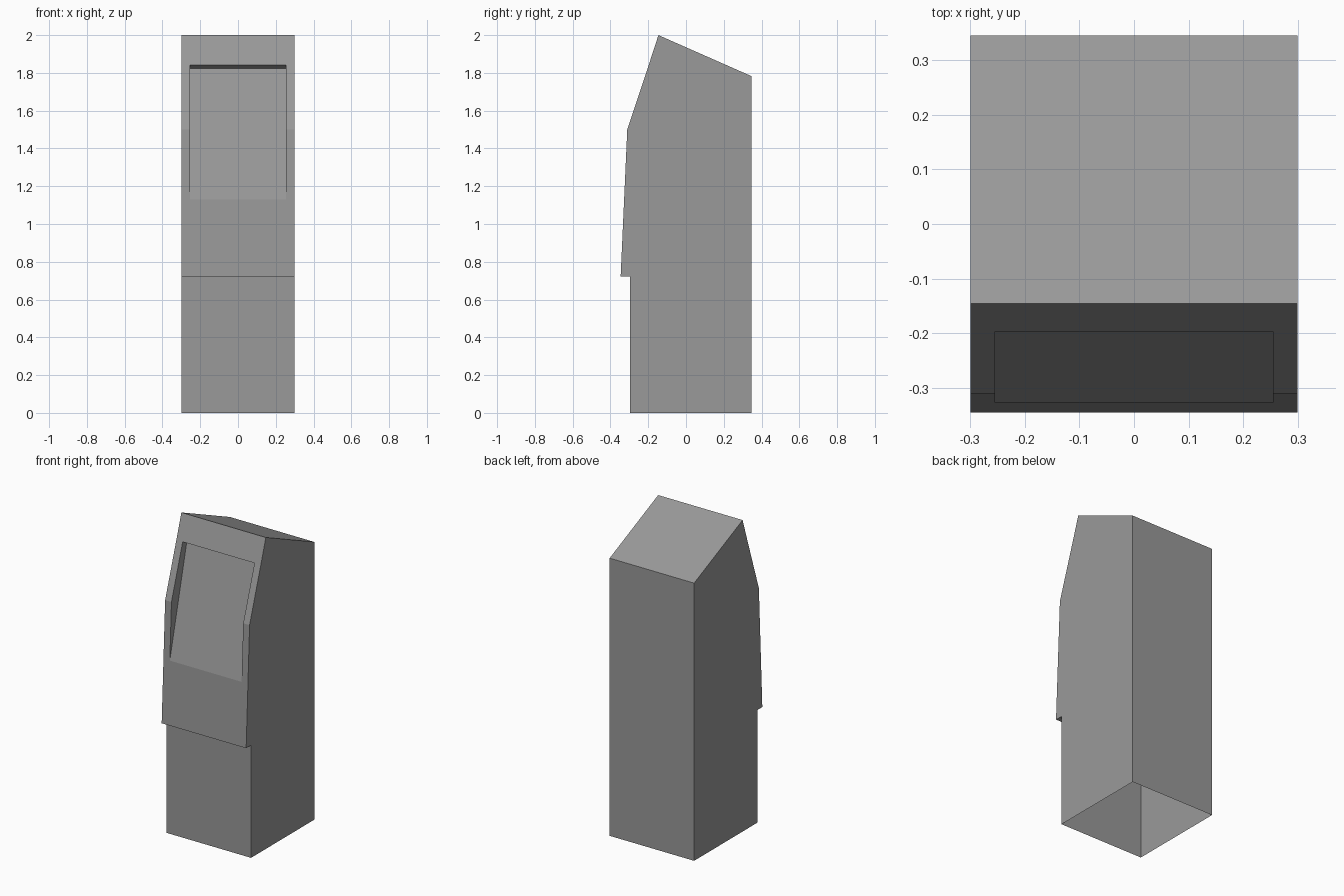
import bpy
import bmesh

if "Cube" in bpy.data.objects:
    bpy.data.objects.remove(bpy.data.objects["Cube"])

W, S = 0.30, 0.255              # half widths of the cabinet and of the screen recess

# Side profile (y, z): bottom back, over the top, down the front to the bottom
recess_top, kink, recess_low = (-0.197, 1.843), (-0.311, 1.5), (-0.3276, 1.13)
profile = [(0.346, 0), (0.346, 1.783), (-0.146, 2.0), recess_top, kink, recess_low,
           (-0.346, 0.723), (-0.296, 0.723), (-0.296, 0)]
inner_top = (-0.156, 1.824)     # top edge of the sunken screen

bm = bmesh.new()


def face(points):
    bm.faces.new([bm.verts.new(p) for p in points])


def strip(a, b, x0, x1):
    face([(x0, *a), (x1, *a), (x1, *b), (x0, *b)])


# Outer shell, open underneath, with the middle column left out at the recess
for a, b in zip(profile, profile[1:]):
    strip(a, b, -W, -S)
    strip(a, b, S, W)
    if kink not in (a, b):
        strip(a, b, -S, S)

# Cabinet sides and recess cheeks
for side in (-1, 1):
    face([(side * W, *p) for p in profile])
    face([(side * S, *p) for p in (recess_top, kink, recess_low, inner_top)])

# Recess ceiling and flat screen
strip(recess_top, inner_top, -S, S)
strip(inner_top, recess_low, -S, S)

bmesh.ops.remove_doubles(bm, verts=bm.verts[:], dist=1e-5)
bmesh.ops.recalc_face_normals(bm, faces=bm.faces[:])
mesh = bpy.data.meshes.new("kiosk_cabinet")
bm.to_mesh(mesh)
bm.free()

# Dark grey finish
grey = bpy.data.materials.new("dark_grey")
grey.diffuse_color = (0.32, 0.32, 0.32, 1)
grey.use_nodes = True
grey.node_tree.nodes["Principled BSDF"].inputs["Base Color"].default_value = grey.diffuse_color
mesh.materials.append(grey)
bpy.context.collection.objects.link(bpy.data.objects.new("kiosk_cabinet", mesh))
